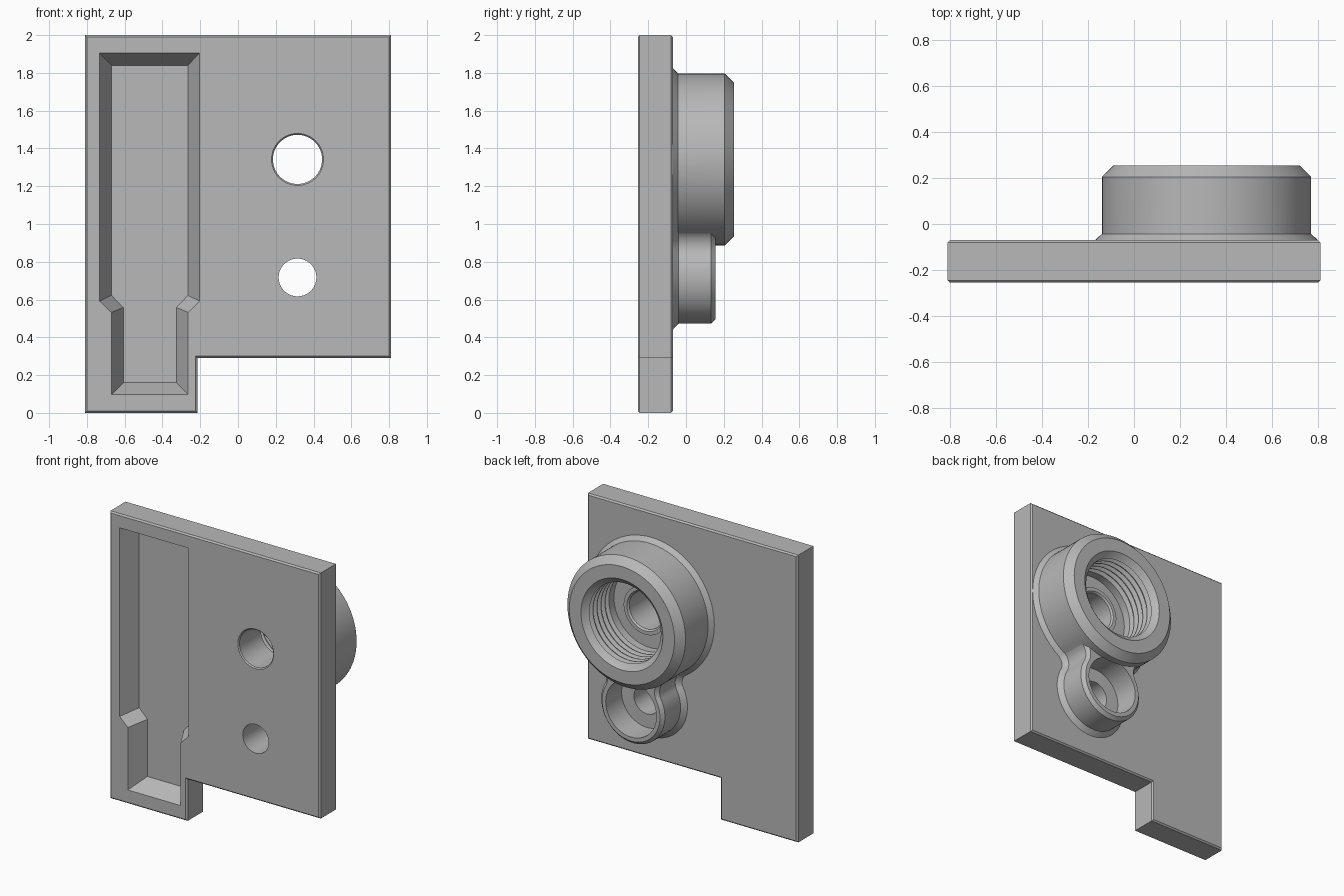
import bpy, bmesh
from math import pi, cos, sin, atan2, sqrt

if "Cube" in bpy.data.objects:
    bpy.data.objects.remove(bpy.data.objects["Cube"], do_unlink=True)

grey = bpy.data.materials.new("machined_grey")
grey.use_nodes = True
grey.diffuse_color = (0.48, 0.48, 0.48, 1)
grey.node_tree.nodes["Principled BSDF"].inputs["Base Color"].default_value = (0.48, 0.48, 0.48, 1)

CX, BIG_Z, SMALL_Z = 0.315, 1.342, 0.717
BACK = -0.07  # rear face of the plate


def loft(name, layers):
    """Closed solid through (y, outline) layers with equal point counts."""
    bm = bmesh.new()
    rings = [[bm.verts.new((x, y, z)) for x, z in pts] for y, pts in layers]
    n = len(rings[0])
    for a, b in zip(rings, rings[1:]):
        for i in range(n):
            j = (i + 1) % n
            bm.faces.new((a[i], a[j], b[j], b[i]))
    bm.faces.new(rings[0])
    bm.faces.new(rings[-1])
    bmesh.ops.recalc_face_normals(bm, faces=bm.faces)
    mesh = bpy.data.meshes.new(name)
    bm.to_mesh(mesh)
    bm.free()
    mesh.materials.append(grey)
    ob = bpy.data.objects.new(name, mesh)
    bpy.context.collection.objects.link(ob)
    return ob


def arc(x, z, r, start, end, n):
    steps = [start + (end - start) * i / n for i in range(n)]
    return [(x + r * cos(t), z + r * sin(t)) for t in steps]


def lathe(name, z, profile, n=96):
    return loft(name, [(y, arc(CX, z, r, 0, 2 * pi, n)) for y, r in profile])


def combine(target, tool, operation):
    mod = target.modifiers.new(tool.name, "BOOLEAN")
    mod.operation, mod.solver, mod.object = operation, "EXACT", tool
    bpy.context.view_layer.objects.active = target
    bpy.ops.object.modifier_apply(modifier=mod.name)
    bpy.data.objects.remove(tool, do_unlink=True)


# Notched plate with chamfered edges
def plate_outline(i):
    return [(-0.81 + i, i), (-0.215 - i, i), (-0.215 - i, 0.29 + i),
            (0.81 - i, 0.29 + i), (0.81 - i, 2 - i), (-0.81 + i, 2 - i)]


plate = loft("mounting_plate", [(-0.255, plate_outline(0.01)), (-0.245, plate_outline(0)),
                                (BACK - 0.01, plate_outline(0)), (BACK, plate_outline(0.01))])


# Keyhole outline: two bosses joined by a filleted neck, grown by an offset
def boss_outline(o):
    big, small, fillet, d = 0.452, 0.245, 0.1, BIG_Z - SMALL_Z
    a = ((big + fillet) ** 2 - (small + fillet) ** 2 + d * d) / (2 * d)
    h = sqrt((big + fillet) ** 2 - a * a)
    A, B = atan2(-a, h), atan2(d - a, h)
    return (arc(CX, BIG_Z, big + o, A, pi - A, 72)
            + arc(CX - h, BIG_Z - a, fillet - o, -A, -B, 12)
            + arc(CX, SMALL_Z, small + o, pi - B, 2 * pi + B, 48)
            + arc(CX + h, BIG_Z - a, fillet - o, pi + B, pi + A, 12))


boss = loft("small_boss_and_skirt", [(y, boss_outline(o)) for y, o in (
    (-0.1, 0.032), (BACK, 0.032), (-0.04, 0), (0.132, 0), (0.155, -0.022))])
combine(plate, boss, "UNION")

# Large boss with chamfered rim
big = lathe("large_boss", BIG_Z, [(-0.11, 0.455), (0.205, 0.455), (0.255, 0.405)])
combine(plate, big, "UNION")

# Tapered pocket in the front
top = [(-0.733, 1.905), (-0.204, 1.905), (-0.204, 0.592), (-0.264, 0.532),
       (-0.264, 0.097), (-0.67, 0.097), (-0.67, 0.532), (-0.733, 0.592)]
floor = [(-0.67, 1.84), (-0.265, 1.84), (-0.265, 0.622), (-0.326, 0.558),
         (-0.326, 0.16), (-0.607, 0.16), (-0.607, 0.558), (-0.67, 0.622)]
combine(plate, loft("pocket", [(-0.28, top), (-0.255, top), (-0.13, floor)]), "DIFFERENCE")

# Threaded socket with raised seat and through hole
profile = [(-0.27, 0.1525), (-0.2475, 0.13), (-0.012, 0.13), (0, 0.14), (0, 0.165),
           (-0.05, 0.165), (-0.05, 0.275)]
PITCH = 0.044
for i in range(5):
    y = 0.005 + i * PITCH
    profile += [(y, 0.275), (y + 0.017, 0.305), (y + 0.022, 0.305), (y + 0.039, 0.275)]
profile += [(0.228, 0.288), (0.255, 0.315), (0.275, 0.335)]
combine(plate, lathe("threaded_socket", BIG_Z, profile), "DIFFERENCE")

# Counterbored small hole
bore = lathe("small_bore", SMALL_Z, [(-0.28, 0.1), (-0.02, 0.1), (-0.02, 0.195), (0.157, 0.195)], 64)
combine(plate, bore, "DIFFERENCE")

# Smooth the round walls, keep the chamfers crisp
bpy.ops.object.select_all(action="DESELECT")
plate.select_set(True)
bpy.context.view_layer.objects.active = plate
bpy.ops.object.shade_smooth_by_angle(angle=pi / 7)
